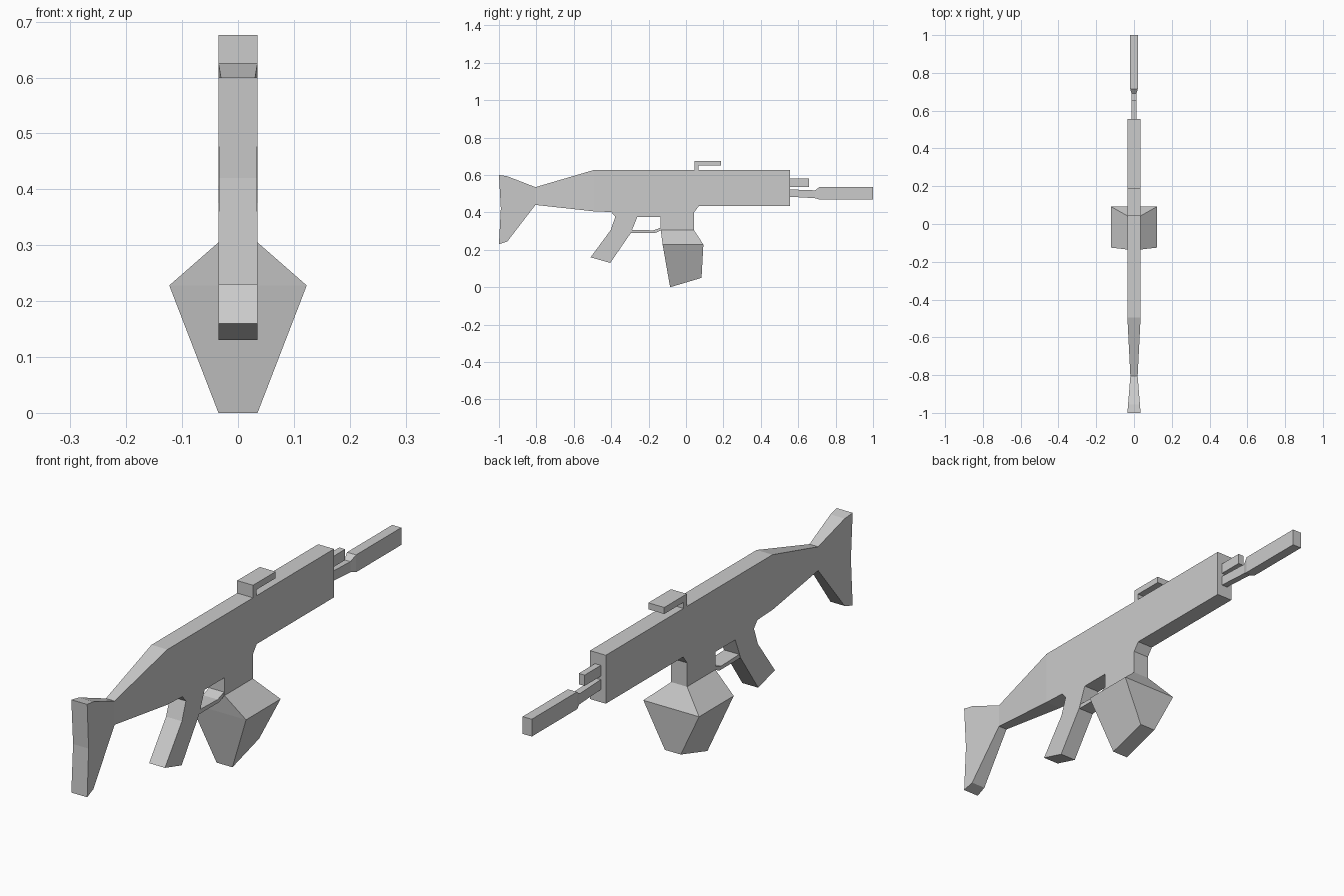
import bpy, bmesh

if "Cube" in bpy.data.objects:
    bpy.data.objects.remove(bpy.data.objects["Cube"])


def finish(name, bm):
    bmesh.ops.recalc_face_normals(bm, faces=bm.faces)
    mesh = bpy.data.meshes.new(name)
    bm.to_mesh(mesh)
    bm.free()
    obj = bpy.data.objects.new(name, mesh)
    bpy.context.collection.objects.link(obj)
    return obj


def plate(points, half):
    """Side profile (y, z) extruded symmetrically across x."""
    bm = bmesh.new()
    face = bm.faces.new([bm.verts.new((-half, y, z)) for y, z in points])
    new = bmesh.ops.extrude_face_region(bm, geom=[face])["geom"]
    verts = [g for g in new if isinstance(g, bmesh.types.BMVert)]
    bmesh.ops.translate(bm, verts=verts, vec=(2 * half, 0, 0))
    return bm


def loft(name, rings):
    """Skin a list of four-cornered rings and cap both ends."""
    bm = bmesh.new()
    loops = [[bm.verts.new(p) for p in ring] for ring in rings]
    for a, b in zip(loops, loops[1:]):
        for i in range(4):
            j = (i + 1) % 4
            bm.faces.new((a[i], a[j], b[j], b[i]))
    bm.faces.new(loops[0])
    bm.faces.new(loops[-1])
    return finish(name, bm)


W = 0.035

# Stock, receiver, grip and magazine well as one silhouette
body = plate([
    (-1, 0.60), (-0.955, 0.593), (-0.805, 0.535), (-0.495, 0.626), (0.555, 0.626),
    (0.555, 0.433), (0.068, 0.433), (0.043, 0.40), (0.043, 0.305), (-0.135, 0.305),
    (-0.135, 0.376), (-0.26, 0.376), (-0.295, 0.29), (-0.405, 0.13), (-0.51, 0.16),
    (-0.403, 0.305), (-0.378, 0.376), (-0.40, 0.402), (-0.495, 0.406), (-0.805, 0.44),
    (-0.955, 0.245), (-1, 0.23), (-0.99, 0.42)], W)
for y in (-0.805, -0.495):
    bmesh.ops.bisect_plane(body, geom=body.verts[:] + body.edges[:] + body.faces[:],
                           dist=1e-4, plane_co=(0, y, 0), plane_no=(0, 1, 0))
# Pinch the wrist of the stock
for v in body.verts:
    y, z = v.co.y, v.co.z
    if y < -0.495 and not (y > -0.6 and z < 0.3):
        t = (-0.495 - y) / 0.31 if y > -0.805 else (y + 1) / 0.195
        v.co.x *= 1 - 0.45 * t
finish("rifle_body", body)

# Flared magazine: (half width, back y, back z, front y, front z)
loft("magazine", [
    [(-w, y0, z0), (w, y0, z0), (w, y1, z1), (-w, y1, z1)]
    for w, y0, z0, y1, z1 in (
        (W, -0.135, 0.305, 0.043, 0.305),
        (0.123, -0.125, 0.228, 0.093, 0.228),
        (W, -0.085, 0.0, 0.083, 0.05))])

# Trigger guard
finish("trigger_guard", plate([
    (-0.29, 0.307), (-0.175, 0.304), (-0.13, 0.32), (-0.13, 0.305),
    (-0.165, 0.29), (-0.30, 0.29)], 0.033))

# Top sight on a rear post
finish("sight", plate([
    (0.045, 0.62), (0.045, 0.676), (0.187, 0.676), (0.187, 0.65),
    (0.066, 0.65), (0.066, 0.62)], W))

# Barrel with thicker muzzle: (y, half width, bottom z, top z)
def tube(name, stations):
    loft(name, [[(-w, y, lo), (w, y, lo), (w, y, hi), (-w, y, hi)]
                for y, w, lo, hi in stations])


tube("barrel", [(0.55, 0.013, 0.484, 0.523), (0.69, 0.013, 0.476, 0.518),
                (0.715, 0.02, 0.468, 0.537), (1.0, 0.02, 0.468, 0.537)])
tube("gas_tube", [(0.55, 0.013, 0.537, 0.58), (0.657, 0.013, 0.537, 0.58)])
